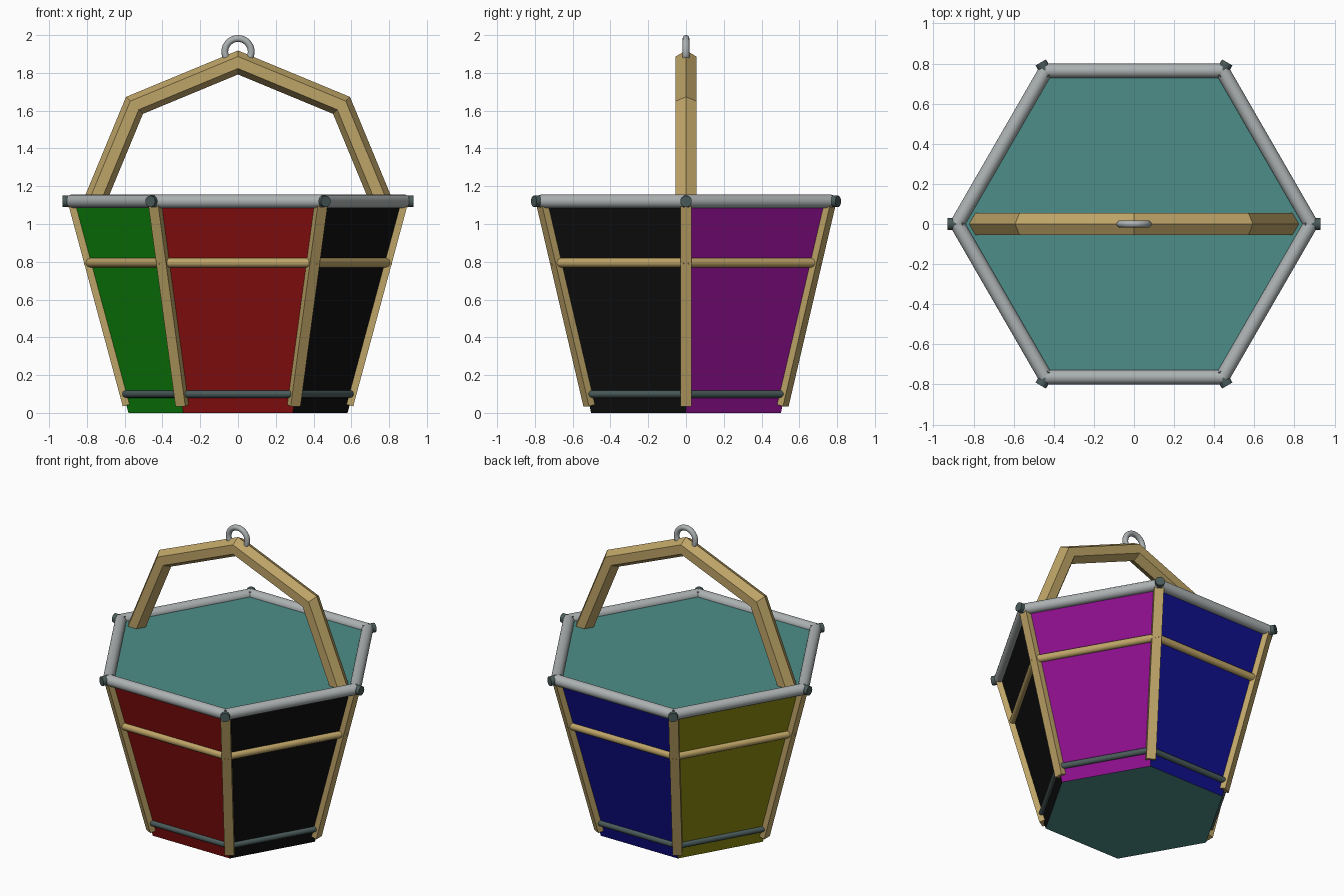
import bpy, bmesh, math
from mathutils import Vector, Matrix

if "Cube" in bpy.data.objects:
    bpy.data.objects.remove(bpy.data.objects["Cube"])


def lin(c):
    c /= 255
    return c / 12.92 if c <= 0.04045 else ((c + 0.055) / 1.055) ** 2.4


def material(name, r, g, b):
    m = bpy.data.materials.new(name)
    m.diffuse_color = (lin(r), lin(g), lin(b), 1)
    m.use_nodes = True
    m.node_tree.nodes["Principled BSDF"].inputs["Base Color"].default_value = m.diffuse_color
    return m


WOOD = material("wood", 190, 164, 103)
GREY = material("light grey metal", 172, 177, 177)
DARK = material("dark grey metal", 74, 90, 90)
TEAL = material("teal", 77, 141, 137)
RED = material("red", 140, 15, 15)
GREEN = material("green", 15, 140, 15)
BLACK = material("black", 15, 15, 15)
PURPLE = material("purple", 140, 15, 140)
BLUE = material("blue", 15, 15, 140)
YELLOW = material("yellow", 140, 140, 15)

TOP = 1.12


def corner(k, z, out=0.0):
    """Point on the k-th sloping corner edge, pushed outwards by out."""
    r = 0.58 + 0.302 * z / TOP + out
    a = math.radians(60 * k)
    return Vector((r * math.cos(a), r * math.sin(a), z))


def finish(name, bm, mats, smooth=False):
    bmesh.ops.recalc_face_normals(bm, faces=bm.faces[:])
    me = bpy.data.meshes.new(name)
    bm.to_mesh(me)
    bm.free()
    for m in mats:
        me.materials.append(m)
    ob = bpy.data.objects.new(name, me)
    bpy.context.collection.objects.link(ob)
    if smooth:
        bpy.ops.object.select_all(action='DESELECT')
        ob.select_set(True)
        bpy.context.view_layer.objects.active = ob
        bpy.ops.object.shade_smooth_by_angle(angle=math.radians(40))
    return ob


def rod(name, a, b, radius, mat):
    """Round bar from a to b."""
    d = b - a
    mtx = Matrix.Translation((a + b) / 2) @ d.to_track_quat('Z', 'Y').to_matrix().to_4x4()
    bm = bmesh.new()
    bmesh.ops.create_cone(bm, cap_ends=True, segments=16, radius1=radius,
                          radius2=radius, depth=d.length, matrix=mtx)
    return finish(name, bm, [mat], True)


def torus_arc(name, centre_z, major, minor, start, sweep, segs, sides, mat, smooth):
    """Ring or arch standing in the xz plane."""
    closed = sweep >= 360
    bm = bmesh.new()
    rings = []
    for i in range(segs if closed else segs + 1):
        t = math.radians(start + sweep * i / segs)
        ring = []
        for j in range(sides):
            p = 2 * math.pi * j / sides
            r = major + minor * math.cos(p)
            ring.append(bm.verts.new((r * math.cos(t), minor * math.sin(p),
                                      centre_z + r * math.sin(t))))
        rings.append(ring)
    for i in range(segs):
        a, b = rings[i], rings[(i + 1) % len(rings)]
        for j in range(sides):
            n = (j + 1) % sides
            bm.faces.new((a[j], a[n], b[n], b[j]))
    if not closed:
        bm.faces.new(rings[0])
        bm.faces.new(rings[-1])
    return finish(name, bm, [mat], smooth)


# Tapered six-sided body: teal top and bottom, one colour per side
bm = bmesh.new()
low = [bm.verts.new(corner(k, 0)) for k in range(6)]
high = [bm.verts.new(corner(k, TOP)) for k in range(6)]
bm.faces.new(low)
bm.faces.new(high)
for k in range(6):
    n = (k + 1) % 6
    bm.faces.new((low[k], low[n], high[n], high[k])).material_index = k + 1
finish("bucket_body", bm, [TEAL, PURPLE, BLUE, YELLOW, GREEN, RED, BLACK])

for k in range(6):
    # Rim tube, wooden middle rail and dark lower rail on each side
    rod(f"rim_bar_{k}", corner(k, TOP), corner(k + 1, TOP), 0.036, GREY)
    rod(f"middle_rail_{k}", corner(k, 0.795), corner(k + 1, 0.795), 0.025, WOOD)
    rod(f"lower_rail_{k}", corner(k, 0.1), corner(k + 1, 0.1), 0.02, DARK)

    # Knob on each rim corner
    rod(f"rim_knob_{k}", corner(k, TOP, -0.03), corner(k, TOP, 0.048), 0.03, DARK)

    # Square post along each corner edge
    a, b = corner(k, 0.04), corner(k, 1.11)
    z = (b - a).normalized()
    ang = math.radians(60 * k)
    y = Vector((-math.sin(ang), math.cos(ang), 0))
    x = y.cross(z)
    rot = Matrix((x, y, z)).transposed().to_4x4()
    bm = bmesh.new()
    bmesh.ops.create_cube(bm, size=1, matrix=Matrix.Translation((a + b) / 2) @ rot
                          @ Matrix.Diagonal((0.04, 0.06, (b - a).length, 1)))
    finish(f"corner_post_{k}", bm, [WOOD])

# Faceted arched handle and the hanging ring on top
torus_arc("handle", 1.08, 0.775, 0.0635, 0, 180, 4, 6, WOOD, False)
torus_arc("hanging_ring", 1.912, 0.07, 0.018, 0, 360, 32, 12, GREY, True)
